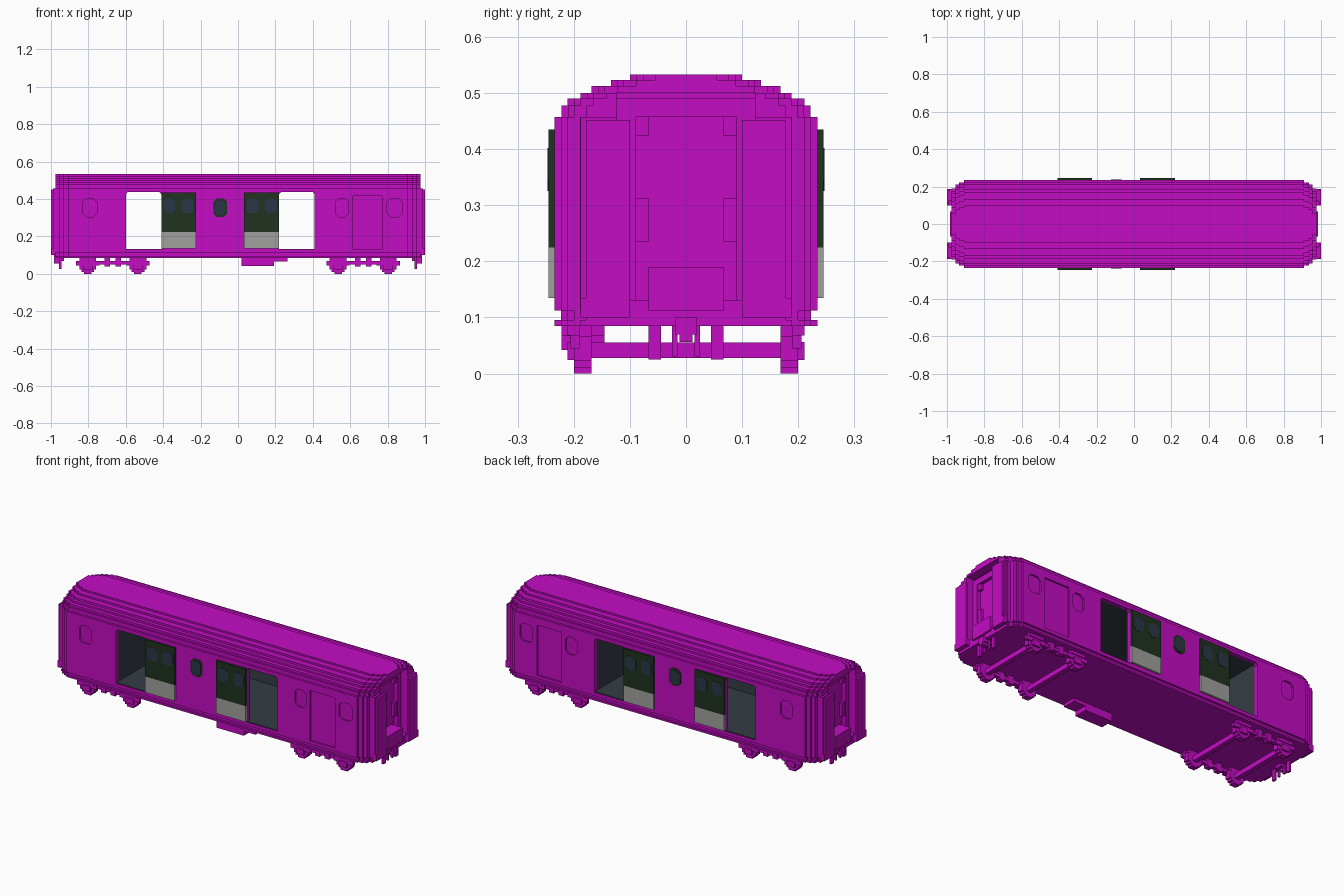
import bpy, bmesh
from mathutils import Vector

if "Cube" in bpy.data.objects:
    bpy.data.objects.remove(bpy.data.objects["Cube"], do_unlink=True)


def material(name, r, g, b):
    m = bpy.data.materials.new(name)
    m.use_nodes = True
    m.diffuse_color = (r, g, b, 1)
    m.node_tree.nodes["Principled BSDF"].inputs["Base Color"].default_value = (r, g, b, 1)
    return m


MAGENTA = material("magenta_paint", 0.552, 0.0037, 0.552)
GREEN = material("dark_green", 0.0152, 0.0319, 0.0152)
GREY = material("light_grey", 0.352, 0.352, 0.345)
GLASS = material("slate_blue_glass", 0.024, 0.037, 0.065)
INTERIOR = material("interior_slate", 0.034, 0.047, 0.058)
BLACK = material("black_metal", 0.008, 0.009, 0.01)


def add_prism(bm, pts, axis, lo, hi):
    """Extrude a 2D outline along z (xy outline) or y (xz outline)."""
    place = (lambda p, d: (p[0], p[1], d)) if axis == "z" else (lambda p, d: (p[0], d, p[1]))
    a = [bm.verts.new(place(p, lo)) for p in pts]
    b = [bm.verts.new(place(p, hi)) for p in pts]
    n = len(pts)
    bm.faces.new(a)
    bm.faces.new(b[::-1])
    for i in range(n):
        bm.faces.new((a[i], b[i], b[(i + 1) % n], a[(i + 1) % n]))


def add_box(bm, x0, x1, y0, y1, z0, z1):
    x0, x1 = min(x0, x1), max(x0, x1)
    y0, y1 = min(y0, y1), max(y0, y1)
    add_prism(bm, [(x0, y0), (x1, y0), (x1, y1), (x0, y1)], "z", z0, z1)


def finish(name, bm, mat):
    bmesh.ops.recalc_face_normals(bm, faces=bm.faces)
    me = bpy.data.meshes.new(name)
    bm.to_mesh(me)
    bm.free()
    me.materials.append(mat)
    ob = bpy.data.objects.new(name, me)
    bpy.context.collection.objects.link(ob)
    return ob


def boxes(name, mat, items, mx=False, my=False):
    """One object from several boxes, optionally mirrored in x and y."""
    bm = bmesh.new()
    for x0, x1, y0, y1, z0, z1 in items:
        for sx in ((1, -1) if mx else (1,)):
            for sy in ((1, -1) if my else (1,)):
                add_box(bm, sx * x0, sx * x1, sy * y0, sy * y1, z0, z1)
    return finish(name, bm, mat)


def cut_corners(x0, x1, z0, z1, c=0.018):
    return [(x0 + c, z0), (x1 - c, z0), (x1, z0 + c), (x1, z1 - c),
            (x1 - c, z1), (x0 + c, z1), (x0, z1 - c), (x0, z0 + c)]


def panes(name, mat, outlines, y0, y1):
    bm = bmesh.new()
    for o in outlines:
        for s in (1, -1):
            add_prism(bm, o, "y", s * y0, s * y1)
    return finish(name, bm, mat)


# Stepped rounding of the car ends: (x reach, inset of the half width)
STEPS = [(0.91, 0.0), (0.935, 0.012), (0.955, 0.023), (0.975, 0.045)]
NOTCH = 0.123


def end_curve(w):
    pts = []
    for i, (x, inset) in enumerate(STEPS):
        if i:
            pts.append((STEPS[i - 1][0], w - inset))
        pts.append((x, w - inset))
    return pts


def plan(w, notch):
    """Full plan outline with an optional gangway notch at each end."""
    q = end_curve(w)
    if notch:
        q += [(0.975, NOTCH), (0.92, NOTCH)]
    right = q + [(x, -y) for x, y in q[::-1]]
    return right + [(-x, -y) for x, y in right]


# Roof in stepped layers
roof = bmesh.new()
z = 0.457
for top, w in [(0.478, 0.222), (0.49, 0.211), (0.5, 0.188), (0.512, 0.168),
               (0.523, 0.134), (0.533, 0.1)]:
    add_prism(roof, plan(w, top < 0.505), "z", z, top)
    z = top
finish("roof", roof, MAGENTA)

# Floor, sill and underframe
bm = bmesh.new()
add_prism(bm, plan(0.234, False), "z", 0.112, 0.13)
add_prism(bm, plan(0.223, False), "z", 0.095, 0.112)
add_prism(bm, plan(0.234, False), "z", 0.085, 0.095)
finish("floor_frame", bm, MAGENTA)

# Rounded corner blocks
bm = bmesh.new()
quarter = [(0.88, 0.234)] + end_curve(0.234) + [(0.975, NOTCH), (0.88, NOTCH)]
for sx in (1, -1):
    for sy in (1, -1):
        add_prism(bm, [(sx * x, sy * y) for x, y in quarter], "z", 0.13, 0.457)
finish("corner_posts", bm, MAGENTA)

# Side walls with recessed windows and service door
WINDOWS = [cut_corners(*s, 0.305, 0.403) for s in ((-0.83, -0.755), (0.52, 0.59), (0.797, 0.877))]
SERVICE_DOOR = [(0.615, 0.131), (0.77, 0.131), (0.77, 0.416), (0.615, 0.416)]
for side, s in (("front", -1), ("back", 1)):
    bm = bmesh.new()
    outline = [(-0.88, 0.13), (-0.6, 0.13), (-0.6, 0.425), (-0.59, 0.437), (-0.42, 0.437),
               (-0.41, 0.425), (-0.41, 0.13), (0.22, 0.13), (0.22, 0.425), (0.23, 0.437),
               (0.40, 0.437), (0.41, 0.425), (0.41, 0.13), (0.88, 0.13), (0.88, 0.457), (-0.88, 0.457)]
    add_prism(bm, outline, "y", s * 0.212, s * 0.234)
    wall = finish(side + "_side_wall", bm, MAGENTA)
    bm = bmesh.new()
    for o in WINDOWS + [SERVICE_DOOR]:
        add_prism(bm, o, "y", s * 0.225, s * 0.26)
    cutter = finish("recess_cutter", bm, MAGENTA)
    cutter.hide_render = True
    mod = wall.modifiers.new("recesses", "BOOLEAN")
    mod.operation, mod.object, mod.solver = "DIFFERENCE", cutter, "EXACT"
    bpy.context.view_layer.objects.active = wall
    bpy.ops.object.modifier_apply(modifier=mod.name)
    bpy.data.objects.remove(cutter, do_unlink=True)

# Centre windows
panes("centre_window_frame", GREEN, [cut_corners(-0.132, -0.058, 0.305, 0.403)], 0.23, 0.236)
panes("centre_window_glass", GLASS, [cut_corners(-0.122, -0.068, 0.315, 0.393, 0.014)], 0.234, 0.238)

# Open sliding doors hung outside the walls
LEAVES = [(-0.41, -0.225), (0.033, 0.22)]
boxes("sliding_door_upper", GREEN, [(a, b, 0.234, 0.245, 0.225, 0.435) for a, b in LEAVES], my=True)
boxes("sliding_door_lower", GREY, [(a, b, 0.234, 0.245, 0.135, 0.225) for a, b in LEAVES], my=True)
door_glass = []
for a, b in LEAVES:
    door_glass += [cut_corners(a + 0.012, a + 0.077, 0.325, 0.402),
                   cut_corners(b - 0.077, b - 0.012, 0.325, 0.402)]
panes("sliding_door_glass", GLASS, door_glass, 0.243, 0.2465)

# Saloon lining between two partitions
boxes("interior_lining", INTERIOR, [
    (-0.6, 0.41, -0.23, 0.23, 0.13, 0.134), (-0.6, 0.41, -0.212, 0.212, 0.44, 0.457),
    (-0.62, -0.601, -0.212, 0.212, 0.13, 0.457), (0.411, 0.43, -0.212, 0.212, 0.13, 0.457)])
boxes("interior_wall_lining", INTERIOR, [(-0.408, 0.218, 0.205, 0.212, 0.134, 0.44)], my=True)
boxes("grab_rails", BLACK, [(x, x + 0.01, 0.185, 0.195, 0.33, 0.44)
                            for x in (-0.38, -0.2, -0.05, 0.0, 0.18)], my=True)

# Gangway ends
boxes("gangway_door", MAGENTA, [(0.88, 0.915, -NOTCH, NOTCH, 0.13, 0.5)], mx=True)
boxes("gangway_frame", MAGENTA, [(0.915, 0.935, 0.09, NOTCH, 0.13, 0.49),
                                 (0.915, 0.93, 0.067, 0.09, 0.235, 0.312),
                                 (0.915, 0.93, 0.067, 0.09, 0.423, 0.457)], mx=True, my=True)
boxes("gangway_lintel", MAGENTA, [(0.915, 0.935, -0.09, 0.09, 0.457, 0.49)], mx=True)
boxes("gangway_step", MAGENTA, [(0.915, 0.985, -0.067, 0.067, 0.112, 0.19)], mx=True)
boxes("end_jambs", MAGENTA, [(0.975, 0.988, NOTCH, 0.188, 0.1, 0.457),
                             (0.988, 1.0, 0.1, 0.178, 0.135, 0.452),
                             (0.975, 1.0, 0.1, 0.188, 0.1, 0.135)], mx=True, my=True)

# Coupler and brake hoses
boxes("coupler", MAGENTA, [(0.93, 0.985, -0.02, 0.02, 0.07, 0.1),
                           (0.95, 0.985, -0.012, 0.012, 0.056, 0.07)], mx=True)
boxes("brake_hoses", MAGENTA, [(0.945, 0.957, 0.045, 0.067, 0.025, 0.1),
                               (0.945, 0.957, 0.015, 0.025, 0.03, 0.09)], mx=True, my=True)

# Bogies: stepped wheels, axles, axle boxes and side frames
wheels, axles, frames = [], [], []
for cx in (0.535, 0.803):
    for hw, z0, z1 in [(0.02, 0, 0.011), (0.034, 0.011, 0.023), (0.045, 0.023, 0.067), (0.034, 0.067, 0.085)]:
        wheels.append((cx - hw, cx + hw, 0.168, 0.2, z0, z1))
    axles.append((cx - 0.013, cx + 0.013, -0.17, 0.17, 0.028, 0.055))
    frames += [(cx - 0.062, cx + 0.062, 0.19, 0.206, 0.045, 0.068),
               (cx - 0.045, cx + 0.045, 0.19, 0.211, 0.068, 0.085),
               (cx - 0.024, cx + 0.024, 0.195, 0.211, 0.024, 0.056)]
frames += [(0.59, 0.75, 0.178, 0.2, 0.05, 0.068), (0.625, 0.655, 0.178, 0.206, 0.04, 0.085),
           (0.685, 0.715, 0.178, 0.206, 0.04, 0.085)]
boxes("wheels", MAGENTA, wheels, mx=True, my=True)
boxes("axles", MAGENTA, axles, mx=True)
boxes("bogie_frames", MAGENTA, frames, mx=True, my=True)

# Equipment box under the front side
boxes("equipment_box", MAGENTA, [(0.02, 0.192, -0.222, -0.145, 0.042, 0.09),
                                 (0.192, 0.265, -0.222, -0.145, 0.067, 0.09)])
